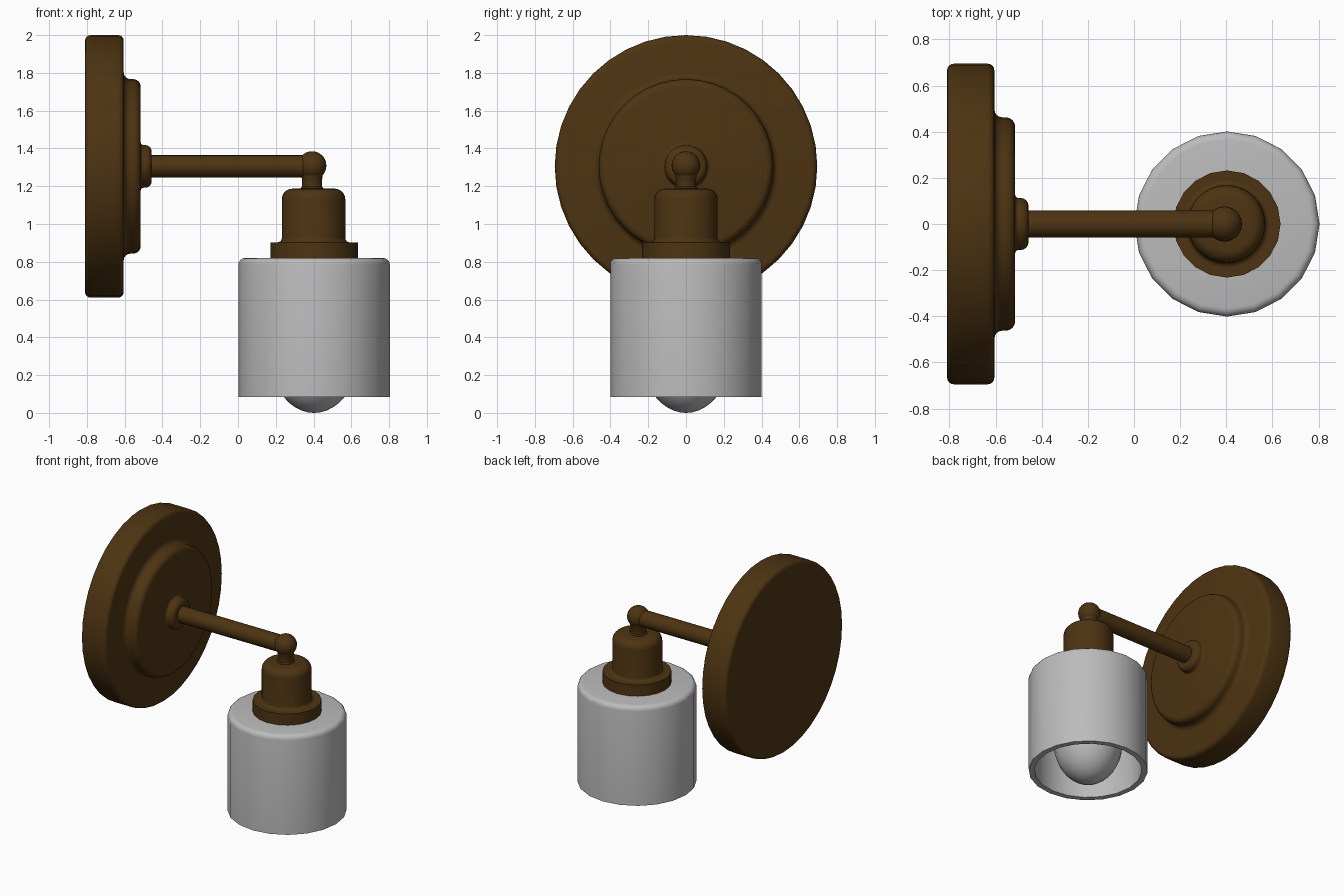
import bpy, bmesh, math
from mathutils import Matrix, Vector

if "Cube" in bpy.data.objects:
    bpy.data.objects.remove(bpy.data.objects["Cube"])


def material(name, rgb):
    m = bpy.data.materials.new(name)
    m.diffuse_color = (*rgb, 1)
    m.use_nodes = True
    m.node_tree.nodes["Principled BSDF"].inputs["Base Color"].default_value = m.diffuse_color
    return m


bronze = material("dark bronze", (0.075, 0.034, 0.006))
glass = material("pale grey glass", (0.50, 0.50, 0.50))


def arc(cr, ch, radius, a0, a1, n=4):
    """Points of a circular arc in (radius, height) space, angles in degrees."""
    return [(cr + radius * math.cos(math.radians(a0 + (a1 - a0) * i / n)),
             ch + radius * math.sin(math.radians(a0 + (a1 - a0) * i / n)))
            for i in range(n + 1)]


def lathe(name, profile, origin, mat, sides, along_x=False, closed=False, angle=35):
    """Spin a (radius, height) profile round z, or round x when along_x is set."""
    bm = bmesh.new()
    rings = []
    for r, h in profile:
        if r < 1e-5:
            rings.append([bm.verts.new((0, 0, h))] * sides)
        else:
            rings.append([bm.verts.new((r * math.cos(math.tau * i / sides),
                                        r * math.sin(math.tau * i / sides), h))
                          for i in range(sides)])
    pairs = list(zip(rings, rings[1:]))
    if closed:
        pairs.append((rings[-1], rings[0]))
    for a, b in pairs:
        for i in range(sides):
            j = (i + 1) % sides
            corners = list(dict.fromkeys((a[i], a[j], b[j], b[i])))
            if len(corners) > 2:
                bm.faces.new(corners)
    bmesh.ops.recalc_face_normals(bm, faces=bm.faces)
    if along_x:
        bm.transform(Matrix.Rotation(math.pi / 2, 4, 'Y'))
    bm.transform(Matrix.Translation(Vector(origin)))
    mesh = bpy.data.meshes.new(name)
    bm.to_mesh(mesh)
    bm.free()
    mesh.materials.append(mat)
    ob = bpy.data.objects.new(name, mesh)
    bpy.context.collection.objects.link(ob)
    bpy.ops.object.select_all(action='DESELECT')
    ob.select_set(True)
    bpy.context.view_layer.objects.active = ob
    bpy.ops.object.shade_smooth_by_angle(angle=math.radians(angle))
    return ob


ARM_Z = 1.305
AXIS_X = 0.403

# Wall plate: rounded disc, raised step and small boss, each with a base fillet
plate = [(0, -0.81)] + arc(0.665, -0.78, 0.03, -90, 0) + arc(0.665, -0.635, 0.03, 0, 90)
plate += arc(0.497, -0.570, 0.035, 270, 180)
plate += arc(0.422, -0.555, 0.04, 0, 90)
plate += arc(0.128, -0.500, 0.015, 270, 180)
plate += arc(0.078, -0.492, 0.035, 0, 90) + [(0, -0.457)]
lathe("wall_plate", plate, (0, 0, ARM_Z), bronze, 40, along_x=True)

# Arm, elbow ball and short neck
lathe("arm", [(0, -0.48), (0.059, -0.48), (0.059, 0.38), (0, 0.38)],
      (0, 0, ARM_Z), bronze, 24, along_x=True)
ball = arc(0, 0, 0.076, -90, 90, 14)
lathe("elbow_ball", ball, (0.392, 0, 1.309), bronze, 28)
lathe("neck", [(0, 1.15), (0.06, 1.15), (0.06, 1.19), (0.053, 1.198), (0.053, 1.24),
               (0.056, 1.245), (0.056, 1.29), (0, 1.29)], (0.392, 0, 0), bronze, 24)

# Socket cup with a rounded top and flared foot
cup = [(0, 0.86), (0.19, 0.86), (0.19, 0.903)] + arc(0.19, 0.925, 0.022, 270, 180)
cup += arc(0.113, 1.132, 0.055, 0, 90, 5) + [(0, 1.187)]
lathe("socket_cup", cup, (0.400, 0, 0), bronze, 32)

# Collar holding the shade
lathe("collar", [(0, 0.80), (0.232, 0.80), (0.232, 0.903), (0, 0.903)],
      (AXIS_X, 0, 0), bronze, 20)

# Open-bottomed cylindrical shade with wall thickness
shade = [(0.362, 0.085), (0.401, 0.085)] + arc(0.366, 0.785, 0.035, 0, 90)
shade += [(0.10, 0.82), (0.10, 0.782)] + arc(0.342, 0.762, 0.02, 90, 0, 3)
lathe("shade", shade, (AXIS_X, 0, 0), glass, 20, closed=True)

# Bulb: elongated globe tapering up to its base
bulb = [(0.232 * r, 0.30 + 0.30 * h) for r, h in arc(0, 0, 1, -90, 30, 14)]
bulb += [(0.15, 0.56), (0.11, 0.66), (0.10, 0.81), (0, 0.81)]
bulb[0] = (0, 0)
lathe("bulb", bulb, (AXIS_X, 0, 0), glass, 24, angle=50)
